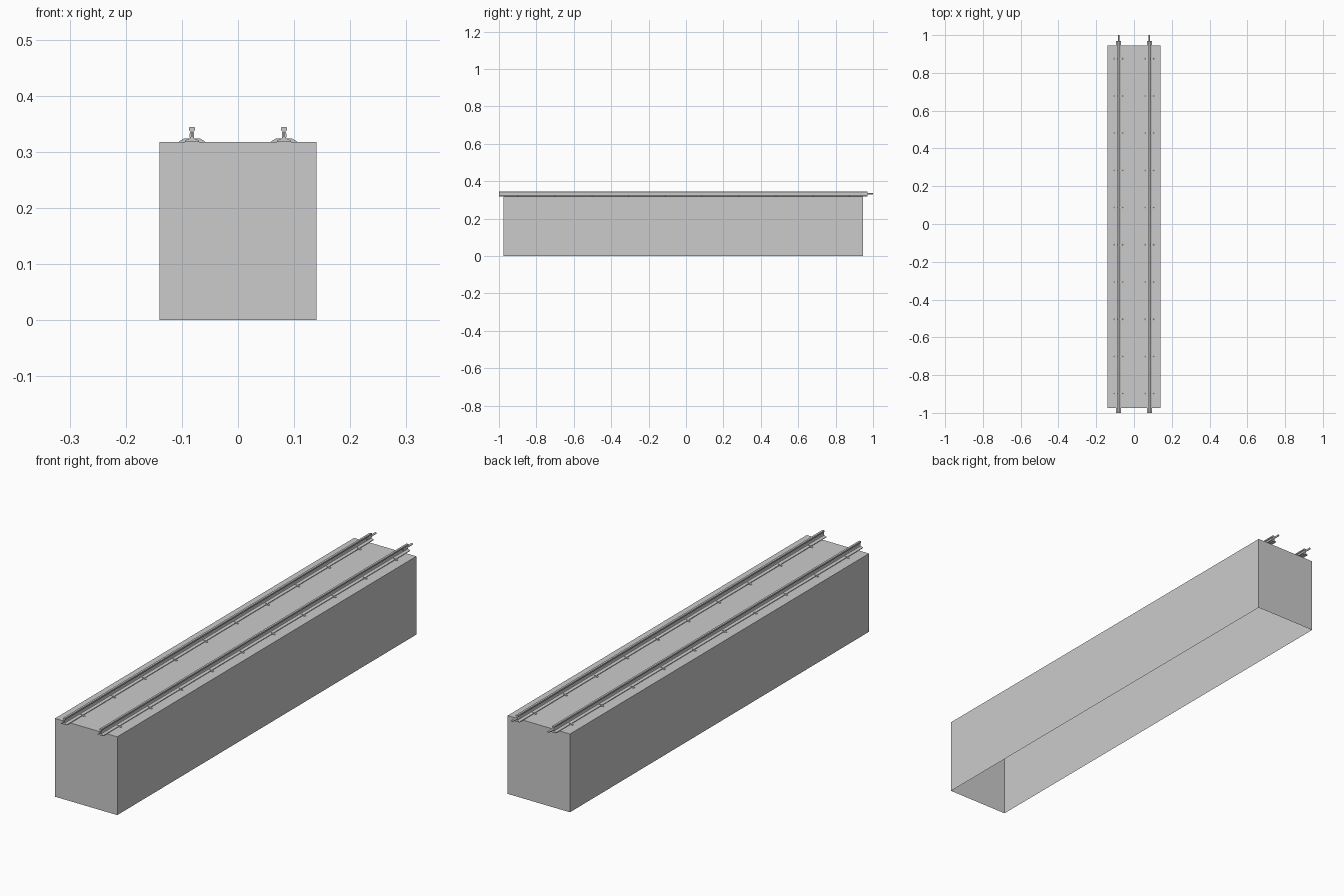
import bpy, bmesh, math

if "Cube" in bpy.data.objects:
    bpy.data.objects.remove(bpy.data.objects["Cube"])

def extrude_profile(name, points, y0, y1):
    """Extrude a closed x/z outline along y."""
    bm = bmesh.new()
    face = bm.faces.new([bm.verts.new((x, y0, z)) for x, z in points])
    geom = bmesh.ops.extrude_face_region(bm, geom=[face])["geom"]
    bmesh.ops.translate(bm, vec=(0, y1 - y0, 0),
                        verts=[g for g in geom if isinstance(g, bmesh.types.BMVert)])
    bmesh.ops.recalc_face_normals(bm, faces=bm.faces)
    mesh = bpy.data.meshes.new(name)
    bm.to_mesh(mesh)
    bm.free()
    obj = bpy.data.objects.new(name, mesh)
    bpy.context.collection.objects.link(obj)
    return obj

def mirrored(cx, half):
    """Symmetric outline from its right half, listed bottom to top."""
    return [(cx + x, z) for x, z in half] + [(cx - x, z) for x, z in reversed(half)]

TOP = 0.318

# Beam: box with an open underside
beam = extrude_profile("track_beam", mirrored(0, [(0.14, 0), (0.14, TOP)]), -0.975, 0.945)
bm = bmesh.new()
bm.from_mesh(beam.data)
bmesh.ops.delete(bm, geom=[f for f in bm.faces if f.calc_center_median().z < 0.001],
                 context='FACES_ONLY')
bm.to_mesh(beam.data)
bm.free()

# Half outlines: rail with foot, web and head; sloped clip
rail_half = [(0.0125, TOP), (0.0125, 0.3205), (0.003, 0.3245), (0.002, 0.327),
             (0.002, 0.336), (0.005, 0.338), (0.005, 0.343), (0.004, 0.344)]
clip_half = [(0.023, TOP), (0.022, 0.3195), (0.015, 0.3235), (0.009, 0.324)]
plate_half = [(0.004, 0.326), (0.004, 0.333), (0.003, 0.335)]

for side, cx in (("left", -0.082), ("right", 0.082)):
    extrude_profile(side + "_rail", mirrored(cx, rail_half), -1.0, 0.97)
    # Clips holding the rail down
    for i in range(10):
        y = -0.898 + i * 0.197
        extrude_profile(f"{side}_rail_clip_{i + 1}", mirrored(cx, clip_half), y - 0.003, y + 0.003)
    # Joiner plate and connecting pin at the back end
    extrude_profile(side + "_joiner_plate", mirrored(cx, plate_half), 0.94, 0.97)
    bpy.ops.mesh.primitive_cylinder_add(vertices=12, radius=0.004, depth=0.05,
                                        location=(cx, 0.975, 0.332),
                                        rotation=(math.pi / 2, 0, 0))
    bpy.context.object.name = side + "_joiner_pin"
